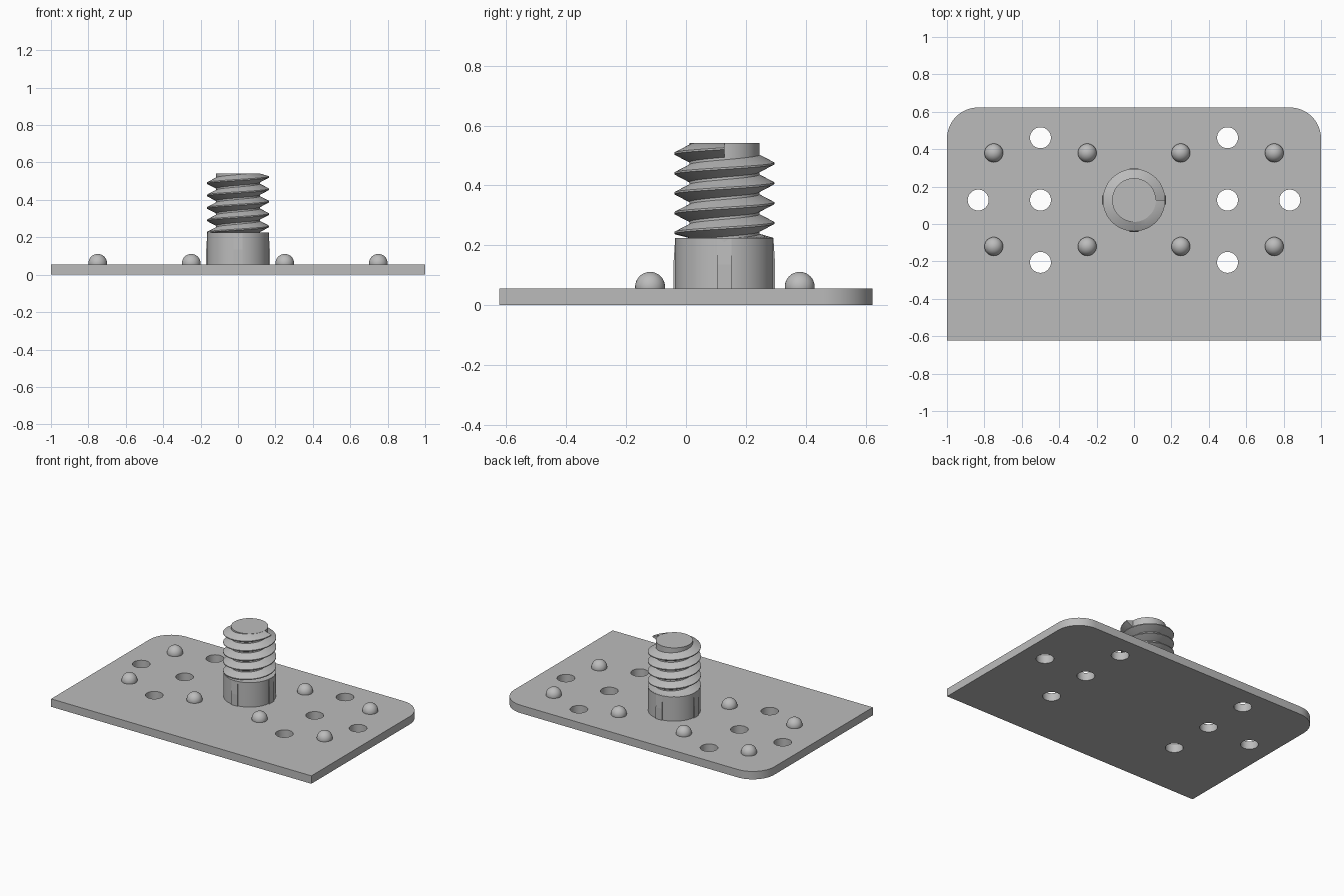
import bpy, bmesh
from math import sin, cos, pi, radians

if "Cube" in bpy.data.objects:
    bpy.data.objects.remove(bpy.data.objects["Cube"], do_unlink=True)

THICK, TOP = 0.055, 0.542
POST_Y = 0.128
COLLAR_R, COLLAR_TOP, CORE_R, THREAD_R = 0.165, 0.225, 0.117, 0.167

grey = bpy.data.materials.new("plain grey")
grey.use_nodes = True
grey.diffuse_color = (0.5, 0.5, 0.5, 1)
grey.node_tree.nodes["Principled BSDF"].inputs["Base Color"].default_value = (0.5, 0.5, 0.5, 1)


def make(name, bm, smooth=True):
    bmesh.ops.recalc_face_normals(bm, faces=bm.faces)
    mesh = bpy.data.meshes.new(name)
    bm.to_mesh(mesh)
    bm.free()
    mesh.materials.append(grey)
    obj = bpy.data.objects.new(name, mesh)
    bpy.context.collection.objects.link(obj)
    if smooth:
        select(obj)
        bpy.ops.object.shade_smooth_by_angle(angle=radians(30))
    return obj


def select(obj):
    bpy.ops.object.select_all(action="DESELECT")
    obj.select_set(True)
    bpy.context.view_layer.objects.active = obj


def prism(bm, points, z0, z1):
    """Extrude an outline straight up."""
    face = bm.faces.new([bm.verts.new((x, y, z0)) for x, y in points])
    out = bmesh.ops.extrude_face_region(bm, geom=[face])["geom"]
    for v in out:
        if isinstance(v, bmesh.types.BMVert):
            v.co.z = z1


def circle(x, y, r, n):
    return [(x + r * cos(2 * pi * i / n), y + r * sin(2 * pi * i / n)) for i in range(n)]


# Base plate: square front corners, rounded back corners
R, BACK, FRONT = 0.167, 0.623, -0.623
arc = [i * pi / 32 for i in range(17)]
outline = [(-1, FRONT), (1, FRONT)]
outline += [(1 - R + R * cos(a), BACK - R + R * sin(a)) for a in arc]
outline += [(-1 + R - R * sin(a), BACK - R + R * cos(a)) for a in arc]
bm = bmesh.new()
prism(bm, outline, 0, THICK)
plate = make("base_plate", bm, smooth=False)

# Screw holes through the plate
bm = bmesh.new()
for side in (-1, 1):
    for x, dy in ((0.5, 0.333), (0.5, 0), (0.5, -0.333), (0.833, 0)):
        prism(bm, circle(side * x, POST_Y + dy, 0.056, 40), -0.1, 0.2)
cutter = make("hole_cutter", bm, smooth=False)
cutter.hide_render = True
mod = plate.modifiers.new("holes", "BOOLEAN")
mod.operation = "DIFFERENCE"
mod.solver = "EXACT"
mod.object = cutter
select(plate)
bpy.ops.object.modifier_apply(modifier=mod.name)
bpy.data.objects.remove(cutter, do_unlink=True)
select(plate)
bpy.ops.object.shade_smooth_by_angle(angle=radians(30))

# Domed pips on the plate
for i, x in enumerate((-0.75, -0.25, 0.25, 0.75)):
    for row, y in (("front", -0.12), ("back", 0.38)):
        bm = bmesh.new()
        bmesh.ops.create_uvsphere(bm, u_segments=32, v_segments=16, radius=0.05)
        bmesh.ops.delete(bm, geom=[v for v in bm.verts if v.co.z < -0.02], context="VERTS")
        bmesh.ops.translate(bm, verts=bm.verts, vec=(x, y, 0.061))
        make(f"pip_{row}_{i + 1}", bm)

# Collar and threaded core
for name, r, z0, z1 in (("collar", COLLAR_R, THICK, COLLAR_TOP),
                        ("screw_core", CORE_R, COLLAR_TOP, TOP)):
    bm = bmesh.new()
    prism(bm, circle(0, POST_Y, r, 64), z0, z1)
    make(name, bm)

# Four slim ribs on the collar, tapering in near the top
for i in range(4):
    a = i * pi / 2
    bm = bmesh.new()
    profile = ((0.14, THICK), (0.17, THICK), (0.17, 0.135), (0.164, COLLAR_TOP), (0.14, COLLAR_TOP))
    sides = [[bm.verts.new((r * cos(a) - t * sin(a), POST_Y + r * sin(a) + t * cos(a), z))
              for r, z in profile] for t in (-0.024, 0.024)]
    bm.faces.new(sides[0])
    bm.faces.new(sides[1])
    for k in range(5):
        n = (k + 1) % 5
        bm.faces.new((sides[0][k], sides[0][n], sides[1][n], sides[1][k]))
    make(f"collar_rib_{i + 1}", bm, smooth=False)

# Right-handed V thread, ending on the left side near the top
PITCH, STEPS, TURNS, END_Z = 0.0663, 48, 5, 0.523
section = ((CORE_R - 0.01, -0.033), (CORE_R, -0.029), (THREAD_R, -0.003),
           (THREAD_R, 0.003), (CORE_R, 0.029), (CORE_R - 0.01, 0.033))
bm = bmesh.new()
rings = []
for i in range(TURNS * STEPS + 1):
    a = 2 * pi * i / STEPS
    z = END_Z - PITCH * (TURNS - i / STEPS)
    rings.append([bm.verts.new((r * cos(a), POST_Y + r * sin(a),
                                min(max(z + dz, COLLAR_TOP - 0.001), TOP - 0.001)))
                  for r, dz in section])
for lower, upper in zip(rings, rings[1:]):
    for k in range(len(section)):
        n = (k + 1) % len(section)
        bm.faces.new((lower[k], lower[n], upper[n], upper[k]))
bm.faces.new(rings[0])
bm.faces.new(rings[-1])
make("screw_thread", bm)
